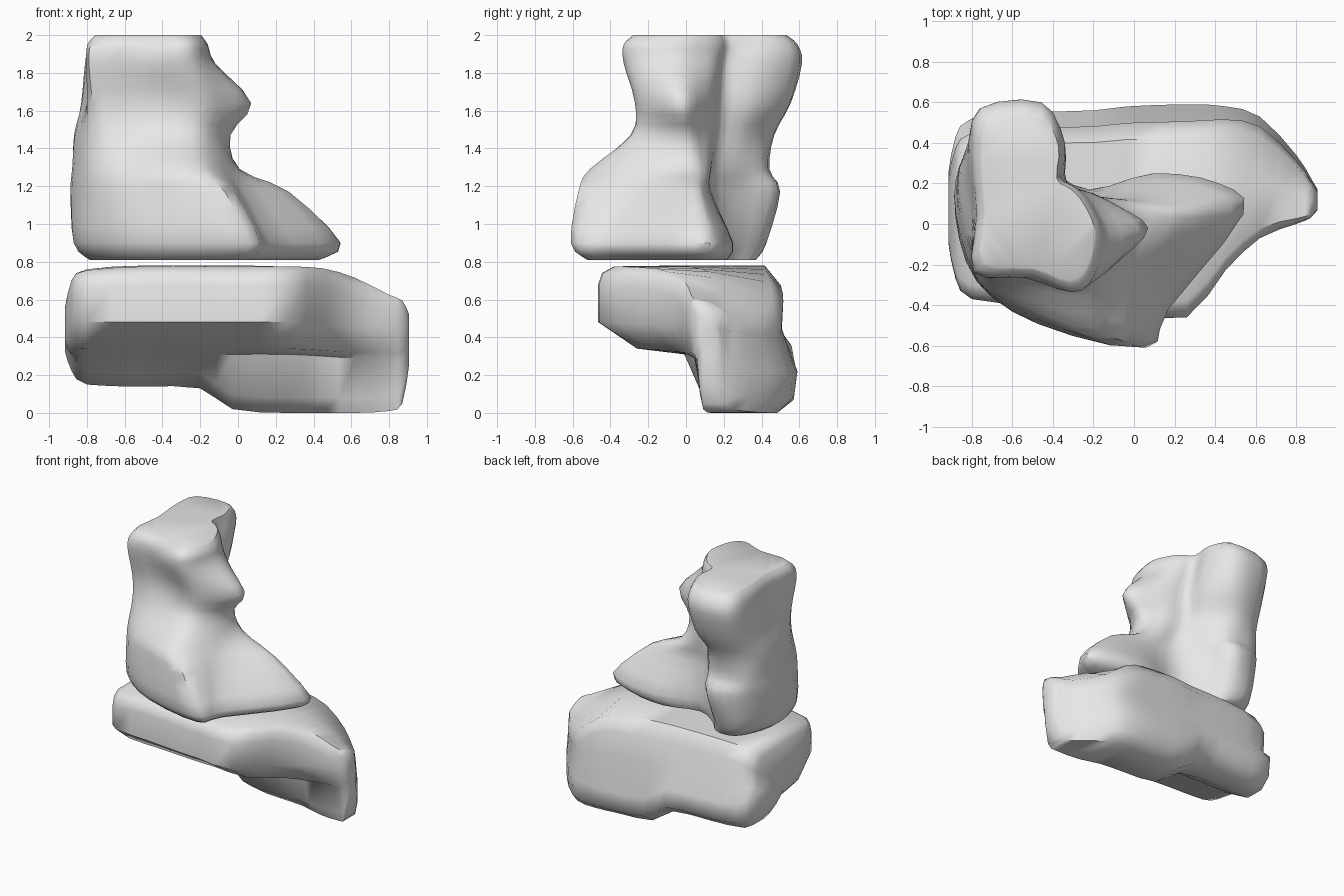
import bpy
import bmesh
import math
from mathutils import Vector

default_cube = bpy.data.objects.get("Cube")
if default_cube:
    bpy.data.objects.remove(default_cube, do_unlink=True)

stone = bpy.data.materials.new("pale_grey_stone")
stone.use_nodes = True
stone_colour = (0.8, 0.8, 0.8, 1)
stone.diffuse_color = stone_colour
for node in stone.node_tree.nodes:
    if node.type == "BSDF_PRINCIPLED":
        node.inputs["Base Color"].default_value = stone_colour


def curve_point(a, b, c, d, t):
    """Point at t between b and c on a curve that passes through all four."""
    tangent_b, tangent_c = (c - a) / 2, (d - b) / 2
    return (b + tangent_b * t
            + (3 * (c - b) - 2 * tangent_b - tangent_c) * t ** 2
            + (2 * (b - c) + tangent_b + tangent_c) * t ** 3)


def refine(points, steps, closed):
    """Add smooth in-between points to a closed or open run of points."""
    count = len(points)
    if steps == 1:
        return list(points)

    def pick(index):
        return points[index % count] if closed else points[max(0, min(index, count - 1))]

    result = []
    for i in range(count if closed else count - 1):
        for step in range(steps):
            result.append(curve_point(pick(i - 1), pick(i), pick(i + 1), pick(i + 2), step / steps))
    if not closed:
        result.append(points[-1])
    return result


def loft_rock(name, rings, around, along, sharp_angle):
    """Skin a stack of matching rings into one closed rock."""
    rings = [refine(ring, around, True) for ring in rings]
    ribs = [refine(rib, along, False) for rib in zip(*rings)]
    bm = bmesh.new()
    grid = [[bm.verts.new(point) for point in ring] for ring in zip(*ribs)]
    for lower, upper in zip(grid, grid[1:]):
        for i in range(len(lower)):
            j = (i + 1) % len(lower)
            bm.faces.new((lower[i], lower[j], upper[j], upper[i]))
    bm.faces.new(grid[0])
    bm.faces.new(grid[-1])
    bmesh.ops.recalc_face_normals(bm, faces=bm.faces[:])
    bmesh.ops.triangulate(bm, faces=[f for f in bm.faces if len(f.verts) > 4])
    mesh = bpy.data.meshes.new(name)
    bm.to_mesh(mesh)
    bm.free()
    mesh.materials.append(stone)
    rock = bpy.data.objects.new(name, mesh)
    bpy.context.collection.objects.link(rock)
    bpy.ops.object.select_all(action="DESELECT")
    rock.select_set(True)
    bpy.context.view_layer.objects.active = rock
    bpy.ops.object.shade_smooth_by_angle(angle=math.radians(sharp_angle))


def level_ring(z, *points):
    return [Vector((x, y, z)) for x, y in points]


def inset_ring(ring, z, factor):
    """Copy a ring to another height, drawn in towards its middle."""
    middle = sum(ring, Vector()) / len(ring)
    return [Vector((*(middle + (p - middle) * factor).xy, z)) for p in ring]


# Pillar rock: level rings, counter-clockwise from the front corner at -x
foot = level_ring(.9, (-.77, -.28), (-.45, -.5), (.06, -.61), (.17, -.42), (.54, .05), (.42, .2),
                  (.1, .25), (-.22, .17), (-.42, .28), (-.55, .41), (-.72, .41), (-.83, .25),
                  (-.87, .02))
ankle = level_ring(1.17, (-.77, -.28), (-.53, -.45), (-.07, -.57), (.03, -.25), (.27, .03),
                   (.18, .1), (0, .13), (-.26, .14), (-.42, .3), (-.52, .49), (-.74, .45),
                   (-.86, .28), (-.88, .05))
shoulder = level_ring(1.29, (-.77, -.26), (-.53, -.41), (-.2, -.51), (-.05, -.25), (.01, .02),
                      (-.04, .1), (-.13, .13), (-.28, .15), (-.4, .3), (-.52, .43), (-.76, .42),
                      (-.86, .28), (-.87, .05))
waist = level_ring(1.47, (-.76, -.22), (-.5, -.27), (-.25, -.29), (-.12, -.18), (-.04, 0),
                   (-.13, .09), (-.21, .14), (-.33, .18), (-.4, .32), (-.55, .46), (-.76, .43),
                   (-.86, .28), (-.85, .05))
spur = level_ring(1.64, (-.77, -.21), (-.5, -.22), (-.22, -.27), (-.06, -.17), (.07, -.02),
                  (-.08, .09), (-.2, .15), (-.33, .2), (-.35, .38), (-.5, .55), (-.76, .5),
                  (-.83, .32), (-.8, .05))
brow = level_ring(1.85, (-.79, -.24), (-.55, -.26), (-.3, -.33), (-.18, -.25), (-.12, -.05),
                  (-.2, .11), (-.27, .17), (-.36, .22), (-.34, .4), (-.46, .6), (-.76, .57),
                  (-.81, .35), (-.78, .05))
crown = level_ring(1.95, (-.78, -.23), (-.5, -.26), (-.3, -.33), (-.2, -.25), (-.16, -.05),
                   (-.22, .1), (-.29, .18), (-.37, .24), (-.36, .42), (-.46, .58), (-.74, .55),
                   (-.79, .35), (-.77, .05))
loft_rock("pillar_rock",
          [inset_ring(foot, .81, .86), foot, ankle, shoulder, waist, spur, brow, crown,
           inset_ring(crown, 2, .88)],
          around=3, along=3, sharp_angle=50)


def cross_ring(x, front, back, top, edge, base, heel, slump):
    """Upright slice of the base rock; heel is where the underside reaches its base,
    slump is how far the top falls towards the back."""
    under = min(.43, heel - .14)
    section = [
        (0, edge), (0, top - .1), (.02, top - .04), (.08, top - .005), (.45, top - slump * .3),
        (.84, top - slump), (.92, top - .1 - slump), (.91, edge - slump * .4),
        (1, base + .22), (.98, base + .07), (.88, base),
        (heel, base), ((heel + under) / 2, base + .08), (under, edge - .17), (under * .45, edge - .14),
    ]
    return [Vector((x, front + (back - front) * share, z)) for share, z in section]


def tapered_end(ring, tip):
    """Draw an end slice half way towards a blunt tip."""
    return [point.lerp(Vector(tip), .5) for point in ring]


# Base rock slices, from the -x end to the +x end
slices = [cross_ring(*values) for values in (
    (-.88, -.27, .43, .71, .48, .22, .68, .02),
    (-.8, -.37, .52, .76, .48, .15, .72, 0),
    (-.5, -.4, .55, .78, .48, .14, .72, 0),
    (-.2, -.43, .56, .78, .48, .13, .7, 0),
    (-.03, -.44, .58, .78, .48, .02, .63, 0),
    (.26, -.46, .59, .78, .48, 0, .62, .02),
    (.45, -.23, .58, .77, .47, 0, .5, .08),
    (.62, -.07, .53, .72, .46, 0, .33, .16),
    (.8, 0, .34, .63, .46, .01, .3, .12),
    (.87, .03, .23, .6, .46, .05, .28, .06),
)]
loft_rock("base_rock",
          [tapered_end(slices[0], (-.95, .08, .42)), *slices, tapered_end(slices[-1], (.94, .11, .45))],
          around=1, along=2, sharp_angle=50)
